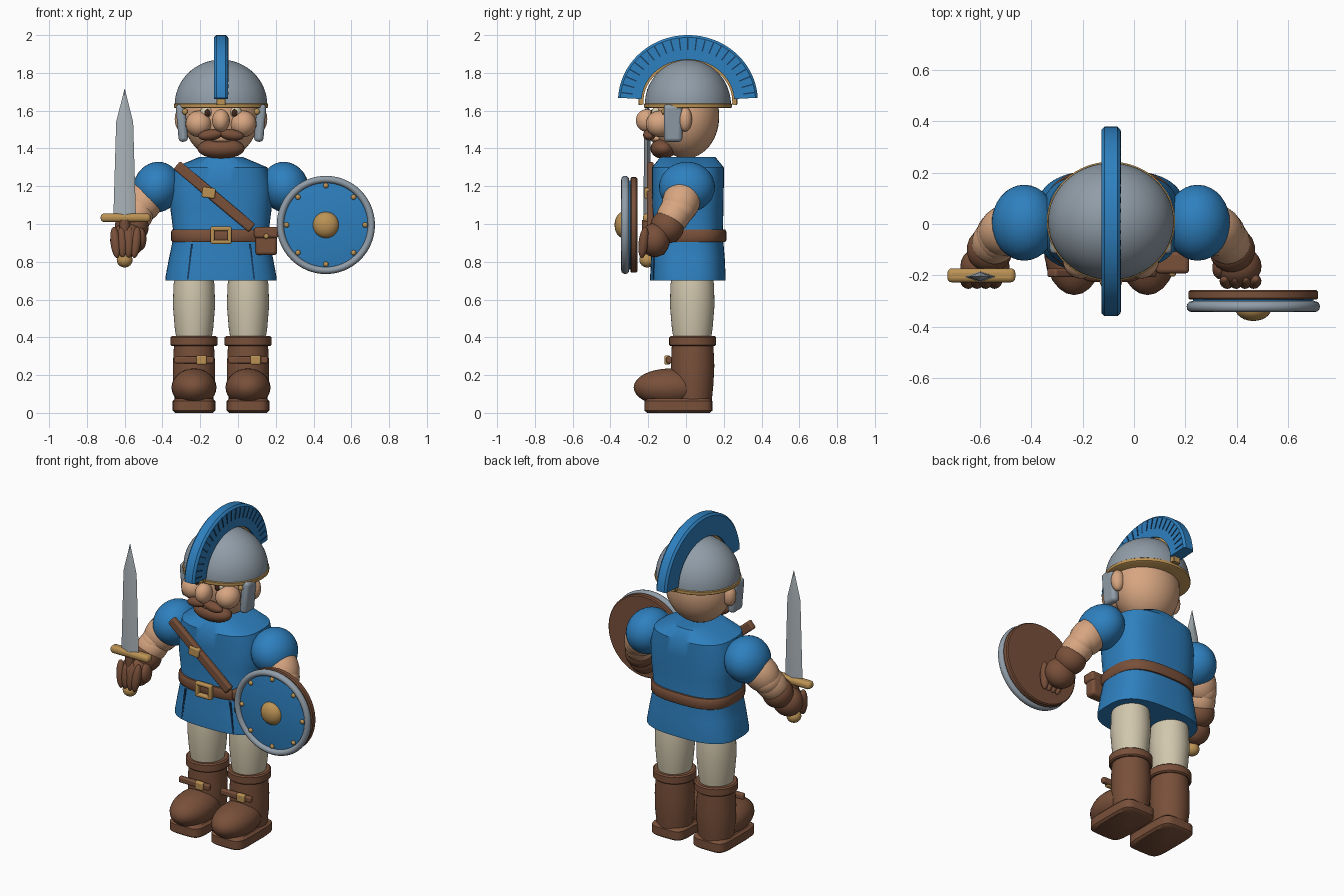
import bpy, bmesh, math
from mathutils import Vector, Matrix

old = bpy.data.objects.get("Cube")
if old:
    bpy.data.objects.remove(old, do_unlink=True)

CX = -0.09  # body centre line


def material(name, rgb):
    m = bpy.data.materials.new(name)
    m.use_nodes = True
    color = (*rgb, 1)
    m.diffuse_color = color
    node = next(n for n in m.node_tree.nodes if n.type == 'BSDF_PRINCIPLED')
    node.inputs["Base Color"].default_value = color
    node.inputs["Roughness"].default_value = 0.7
    return m


BLUE = material("blue cloth", (0.027, 0.215, 0.52))
NAVY = material("dark blue", (0.01, 0.05, 0.13))
BROWN = material("brown leather", (0.19, 0.08, 0.042))
SKIN = material("skin", (0.68, 0.38, 0.22))
CREAM = material("cream cloth", (0.64, 0.57, 0.42))
STEEL = material("helmet steel", (0.28, 0.335, 0.39))
BLADE = material("blade steel", (0.40, 0.45, 0.48))
GOLD = material("gold", (0.50, 0.29, 0.09))
DARK = material("dark brown", (0.05, 0.02, 0.01))


def finish(name, bm, mat, loc=(0, 0, 0), rot=None, bevel=0, angle=40):
    bmesh.ops.recalc_face_normals(bm, faces=bm.faces[:])
    for f in bm.faces:
        f.smooth = True
    me = bpy.data.meshes.new(name)
    bm.to_mesh(me)
    bm.free()
    me.set_sharp_from_angle(angle=math.radians(angle))
    me.materials.append(mat)
    ob = bpy.data.objects.new(name, me)
    bpy.context.collection.objects.link(ob)
    ob.matrix_world = Matrix.Translation(loc) @ (rot or Matrix.Identity(4))
    if bevel:
        mod = ob.modifiers.new("Rounded edges", 'BEVEL')
        mod.width, mod.segments = bevel, 3
    return ob


def turn(axis, degrees):
    return Matrix.Rotation(math.radians(degrees), 4, axis)


def ball(name, loc, size, mat, rot=None, detail=24):
    bm = bmesh.new()
    bmesh.ops.create_uvsphere(bm, u_segments=detail, v_segments=detail * 2 // 3, radius=1)
    bmesh.ops.scale(bm, vec=size, verts=bm.verts)
    return finish(name, bm, mat, loc, rot)


def limb(name, a, b, radius, mat):
    """Rounded segment stretched from point a to point b."""
    a, b = Vector(a), Vector(b)
    rot = (b - a).to_track_quat('Z', 'Y').to_matrix().to_4x4()
    return ball(name, (a + b) / 2, (radius, radius, (b - a).length / 2), mat, rot)


def box(name, loc, size, mat, rot=None, bevel=0.008):
    bm = bmesh.new()
    bmesh.ops.create_cube(bm, size=1)
    bmesh.ops.scale(bm, vec=size, verts=bm.verts)
    return finish(name, bm, mat, loc, rot, bevel)


def skin_rings(bm, rings, caps=True):
    n = len(rings[0])
    for a, b in zip(rings, rings[1:]):
        for i in range(n):
            bm.faces.new((a[i], a[(i + 1) % n], b[(i + 1) % n], b[i]))
    if caps:
        bm.faces.new(rings[0])
        bm.faces.new(rings[-1])


def loft(name, loc, profile, mat, power=2.0, sides=40, rot=None):
    """Stack of (height, half width, half depth) outlines."""
    bm = bmesh.new()
    rings = []
    for z, hx, hy in profile:
        ring = []
        for i in range(sides):
            t = math.tau * i / sides
            c, s = math.cos(t), math.sin(t)
            x = math.copysign(abs(c) ** (2 / power), c) * hx
            y = math.copysign(abs(s) ** (2 / power), s) * hy
            ring.append(bm.verts.new((x, y, z)))
        rings.append(ring)
    skin_rings(bm, rings)
    return finish(name, bm, mat, loc, rot)


def arch(name, inner, outer, half, chamfer, mat, start):
    """Bar bent front to back over the helmet; inner and outer are (ry, rz)."""
    bm = bmesh.new()
    k = chamfer / (outer[0] - inner[0])
    section = [(-half, 0), (half, 0), (half, 1 - k), (half - chamfer, 1),
               (chamfer - half, 1), (-half, 1 - k)]
    rings = []
    for i in range(49):
        t = math.radians(start + (180 - 2 * start) * i / 48)
        ring = []
        for x, f in section:
            ry, rz = (p + (q - p) * f for p, q in zip(inner, outer))
            ring.append(bm.verts.new((x, ry * math.cos(t), rz * math.sin(t))))
        rings.append(ring)
    skin_rings(bm, rings)
    return finish(name, bm, mat, (CX, 0.01, 1.65))


# Tunic, belt and front slits
loft("tunic", (CX, 0.01, 0), [
    (0.70, 0.295, 0.2), (0.72, 0.294, 0.2), (0.82, 0.275, 0.195), (0.94, 0.25, 0.185),
    (1.08, 0.268, 0.188), (1.2, 0.272, 0.19), (1.30, 0.245, 0.19), (1.355, 0.115, 0.145)],
    BLUE, 2.8, 64)
loft("belt", (CX, 0.01, 0), [(0.905, 0.258, 0.198), (0.915, 0.264, 0.204),
     (0.96, 0.264, 0.204), (0.97, 0.258, 0.198)], BROWN, 2.8, 64)
for s in (-1, 1):
    box("tunic_slit", (CX + s * 0.165, -0.169, 0.80), (0.009, 0.009, 0.19), NAVY,
        turn('Y', -s * 7), 0)

# Belt buckle, pouch and shoulder strap
for dx in (-0.045, 0.045):
    box("buckle_side", (CX + dx, -0.205, 0.94), (0.022, 0.03, 0.09), GOLD)
for dz in (-0.035, 0.035):
    box("buckle_bar", (CX, -0.205, 0.94 + dz), (0.11, 0.03, 0.022), GOLD)
box("pouch", (0.15, -0.145, 0.90), (0.115, 0.07, 0.13), BROWN, None, 0.018)
box("pouch_flap", (0.15, -0.15, 0.955), (0.13, 0.085, 0.06), BROWN, None, 0.015)
ball("pouch_stud", (0.15, -0.195, 0.935), (0.014, 0.01, 0.014), GOLD, None, 12)
box("chest_strap", (-0.125, -0.19, 1.145), (0.52, 0.035, 0.055), BROWN, turn('Y', 40), 0.01)
box("strap_buckle", (-0.155, -0.205, 1.165), (0.07, 0.03, 0.055), GOLD, turn('Y', 8))

# Legs and boots
for s, side in ((-1, "right"), (1, "left")):
    x = CX + s * 0.143
    loft(side + "_leg", (x, 0.033, 0), [(0.36, 0.088, 0.095), (0.45, 0.102, 0.108),
         (0.57, 0.112, 0.118), (0.68, 0.108, 0.115), (0.78, 0.09, 0.10)], CREAM)
    loft(side + "_boot_cuff", (x, 0.035, 0), [(0.353, 0.116, 0.116), (0.36, 0.124, 0.124),
         (0.40, 0.124, 0.124), (0.407, 0.116, 0.116)], BROWN)
    loft(side + "_boot_shaft", (x, 0.035, 0), [(0.05, 0.1, 0.1), (0.15, 0.112, 0.11),
         (0.25, 0.112, 0.115), (0.36, 0.106, 0.11)], BROWN)
    ball(side + "_boot_foot", (x, -0.085, 0.135), (0.119, 0.192, 0.1), BROWN)
    loft(side + "_boot_sole", (x, -0.04, 0), [(0, 0.1, 0.165), (0.012, 0.113, 0.18),
         (0.062, 0.113, 0.18), (0.075, 0.1, 0.165)], BROWN, 5)
    box(side + "_boot_strap", (x, -0.09, 0.28), (0.21, 0.03, 0.035), BROWN)
    box(side + "_boot_buckle", (x + 0.04, -0.1, 0.28), (0.055, 0.03, 0.05), GOLD)

# Arms: sleeve, bare arm, glove and curled fingers
for s, side in ((-1, "right"), (1, "left")):
    def at(dx, y, z):
        return (CX + s * dx, y, z)
    ball(side + "_sleeve", at(0.338, 0.005, 1.195), (0.125, 0.148, 0.135), BLUE,
         turn('Y', -s * 20), 32)
    limb(side + "_upper_arm", at(0.34, 0.01, 1.22), at(0.475, -0.06, 1.02), 0.1, SKIN)
    ball(side + "_elbow", at(0.44, -0.045, 1.075), (0.085, 0.095, 0.08), SKIN)
    limb(side + "_forearm", at(0.40, -0.01, 1.13), at(0.50, -0.12, 0.96), 0.088, SKIN)
    limb(side + "_glove_cuff", at(0.445, -0.05, 1.05), at(0.50, -0.15, 0.92), 0.09, BROWN)
    ball(side + "_hand", at(0.495, -0.165, 0.915), (0.092, 0.08, 0.09), BROWN)
    ball(side + "_thumb", at(0.425, -0.17, 0.92), (0.03, 0.045, 0.06), BROWN)
    for i in range(4):
        d = i - 1.5
        limb(side + "_finger", at(0.505 + d * 0.042, -0.215, 0.985),
             at(0.505 + d * 0.03, -0.235, 0.82), 0.026, BROWN)

# Sword
loft("sword_blade", (-0.60, -0.205, 0), [(1.03, 0.06, 0.02), (1.54, 0.045, 0.017),
     (1.715, 0.001, 0.001)], BLADE, 2, 4)
box("sword_guard", (-0.595, -0.2, 1.033), (0.265, 0.055, 0.045), GOLD, None, 0.018)
loft("sword_grip", (-0.60, -0.205, 0), [(0.82, 0.025, 0.025), (1.02, 0.028, 0.028)], BROWN, 2, 20)
ball("sword_pommel", (-0.60, -0.205, 0.81), (0.042, 0.042, 0.04), GOLD)

# Shield
face = turn('X', 90)
hub = (0.465, 0, 0.995)
loft("shield_back", hub, [(0.258, 0.247, 0.247), (0.264, 0.253, 0.253), (0.289, 0.253, 0.253),
     (0.295, 0.247, 0.247)], BROWN, 2, 64, face)
loft("shield_face", hub, [(0.29, 0.235, 0.235), (0.322, 0.235, 0.235), (0.334, 0.15, 0.15),
     (0.338, 0.04, 0.04)], BLUE, 2, 64, face)
bm = bmesh.new()
rings = []
for i in range(64):
    a = math.tau * i / 64
    rings.append([bm.verts.new((r * math.cos(a), -0.322 + 0.021 * math.sin(b), r * math.sin(a)))
                  for b in (math.tau * j / 12 for j in range(12))
                  for r in (0.241 + 0.019 * math.cos(b),)])
skin_rings(bm, rings + rings[:1], caps=False)
finish("shield_rim", bm, STEEL, hub)
ball("shield_boss", (0.465, -0.33, 0.995), (0.07, 0.048, 0.07), GOLD)
for i in range(8):
    a = math.tau * i / 8
    ball("shield_stud", (0.465 + 0.208 * math.cos(a), -0.328, 0.995 + 0.208 * math.sin(a)),
         (0.014, 0.012, 0.014), GOLD, None, 12)

# Head and face
ball("head", (CX, 0, 1.57), (0.2, 0.176, 0.222), SKIN, None, 36)
ball("nose", (CX, -0.208, 1.548), (0.047, 0.057, 0.06), SKIN)
ball("beard", (CX, -0.12, 1.4), (0.125, 0.068, 0.055), BROWN)
ball("lower_lip", (CX, -0.155, 1.452), (0.06, 0.035, 0.022), SKIN)
for s in (-1, 1):
    ball("ear", (CX + s * 0.205, -0.005, 1.555), (0.04, 0.037, 0.066), SKIN)
    ball("cheek", (CX + s * 0.118, -0.138, 1.53), (0.07, 0.075, 0.07), SKIN)
    ball("eye", (CX + s * 0.077, -0.152, 1.59), (0.033, 0.03, 0.033), CREAM)
    ball("pupil", (CX + s * 0.072, -0.176, 1.588), (0.017, 0.012, 0.02), DARK, None, 16)
    ball("moustache", (CX + s * 0.055, -0.195, 1.472), (0.066, 0.032, 0.029), BROWN,
         turn('Y', s * 8))
    box("cheek_guard", (CX + s * 0.207, -0.068, 1.535), (0.05, 0.098, 0.2), STEEL,
        turn('Y', s * 5), 0.02)
    ball("guard_stud", (CX + s * 0.19, -0.118, 1.595), (0.016, 0.012, 0.016), GOLD, None, 12)

# Helmet with rim and feathered crest
dome = [(1.63 + 0.24 * math.sin(t), 0.245 * math.cos(t), 0.228 * math.cos(t))
        for t in (math.radians(89 * i / 16) for i in range(17))]
loft("helmet", (CX, 0.01, 0), dome, STEEL, 2, 64)
loft("helmet_rim", (CX, 0.01, 0), [(1.613, 0.243, 0.226), (1.618, 0.25, 0.233),
     (1.635, 0.25, 0.233), (1.64, 0.243, 0.226)], GOLD, 2, 64)
arch("crest_mount", (0.235, 0.205), (0.262, 0.235), 0.025, 0.004, GOLD, -5)
arch("crest", (0.245, 0.22), (0.37, 0.35), 0.037, 0.012, BLUE, 3)
for i in range(23):
    a = math.radians(8 + 164 * i / 22)
    box("crest_slit", (CX + 0.036, 0.01 + 0.325 * math.cos(a), 1.65 + 0.303 * math.sin(a)),
        (0.008, 0.062, 0.007), NAVY, turn('X', math.degrees(a)), 0)
